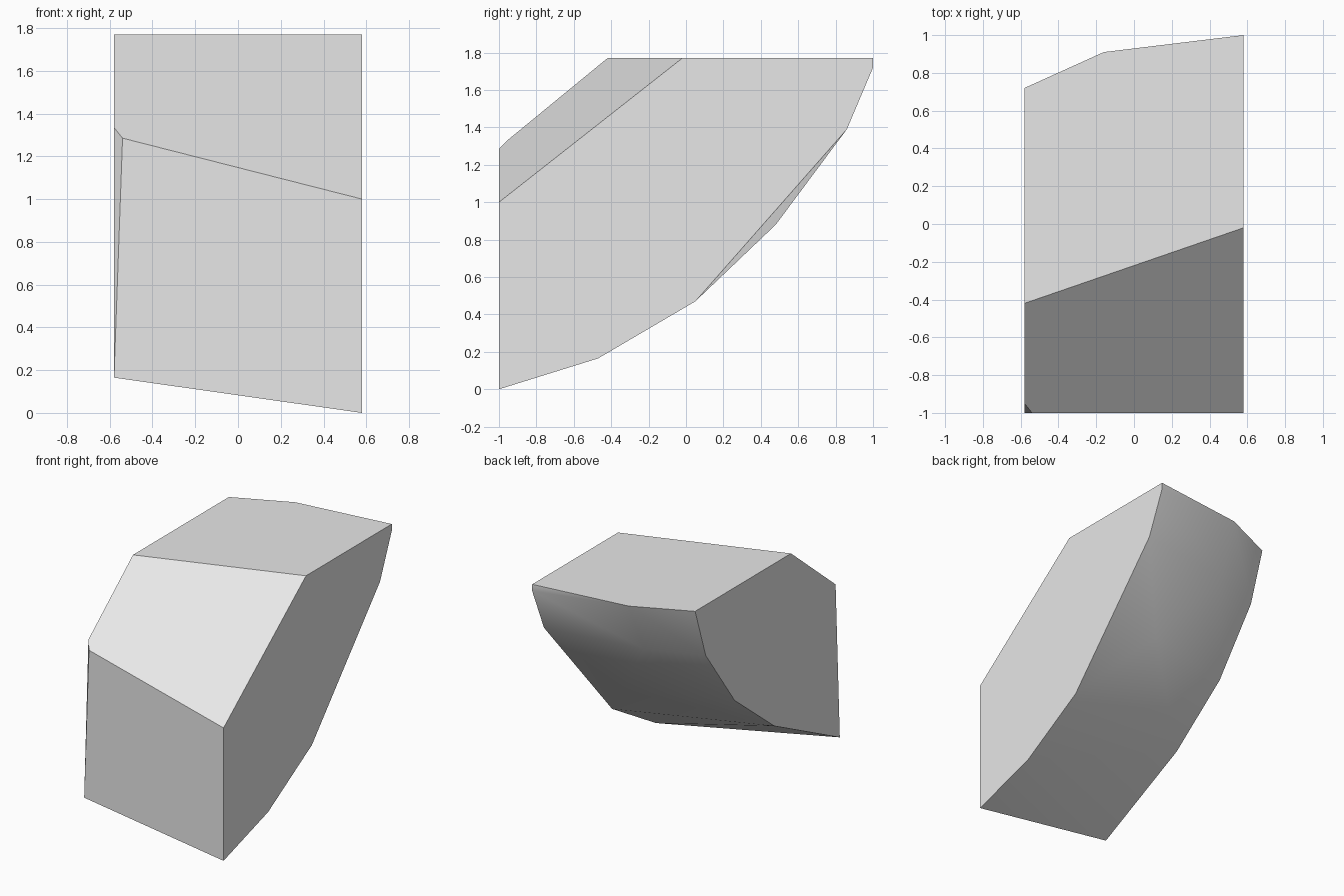
import bpy
import bmesh
from math import radians

cube = bpy.data.objects.get("Cube")
if cube:
    bpy.data.objects.remove(cube, do_unlink=True)

# Grey stone colour
GREY = (0.8, 0.8, 0.8, 1.0)
mat = bpy.data.materials.new("light_grey")
mat.use_nodes = True
mat.diffuse_color = GREY
mat.node_tree.nodes["Principled BSDF"].inputs["Base Color"].default_value = GREY

HALF = 0.58   # half width
TOP = 1.77    # height of the flat top

# Side outlines as (y, z)
left_side = [(-1, 0), (-1, 1), (-0.02, TOP), (1, TOP), (1, 1.72),
             (0.86, 1.39), (0.05, 0.47), (-0.47, 0.165)]
right_side = [(-1, 0.165), (-0.95, 1.335), (-0.42, TOP), (0.72, TOP),
              (0.594, 1.39), (0.25, 0.92), (-0.223, 0.547)]

points = [(HALF, y, z) for y, z in left_side]
points += [(-HALF, y, z) for y, z in right_side]
# Clipped front corner, and the bulge of the rounded back
points += [(-0.54, -1, 1.285), (-0.16, 0.91, TOP),
           (-0.18, 0.75, 1.39), (0.2, 0.48, 0.88)]

# Convex chunk wrapped around the outline points
bm = bmesh.new()
for p in points:
    bm.verts.new(p)
hull = bmesh.ops.convex_hull(bm, input=bm.verts[:])
loose = {g for g in hull["geom_interior"] + hull["geom_unused"]
         if isinstance(g, bmesh.types.BMVert)}
bmesh.ops.delete(bm, geom=list(loose), context="VERTS")
bmesh.ops.dissolve_limit(bm, angle_limit=radians(2.5),
                         verts=bm.verts[:], edges=bm.edges[:])
bmesh.ops.recalc_face_normals(bm, faces=bm.faces[:])

mesh = bpy.data.meshes.new("rock_chunk")
bm.to_mesh(mesh)
bm.free()
mesh.materials.append(mat)
chunk = bpy.data.objects.new("rock_chunk", mesh)
bpy.context.collection.objects.link(chunk)

# Rounded back smooth, broken faces crisp
bpy.ops.object.select_all(action="DESELECT")
chunk.select_set(True)
bpy.context.view_layer.objects.active = chunk
bpy.ops.object.shade_smooth_by_angle(angle=radians(30))
